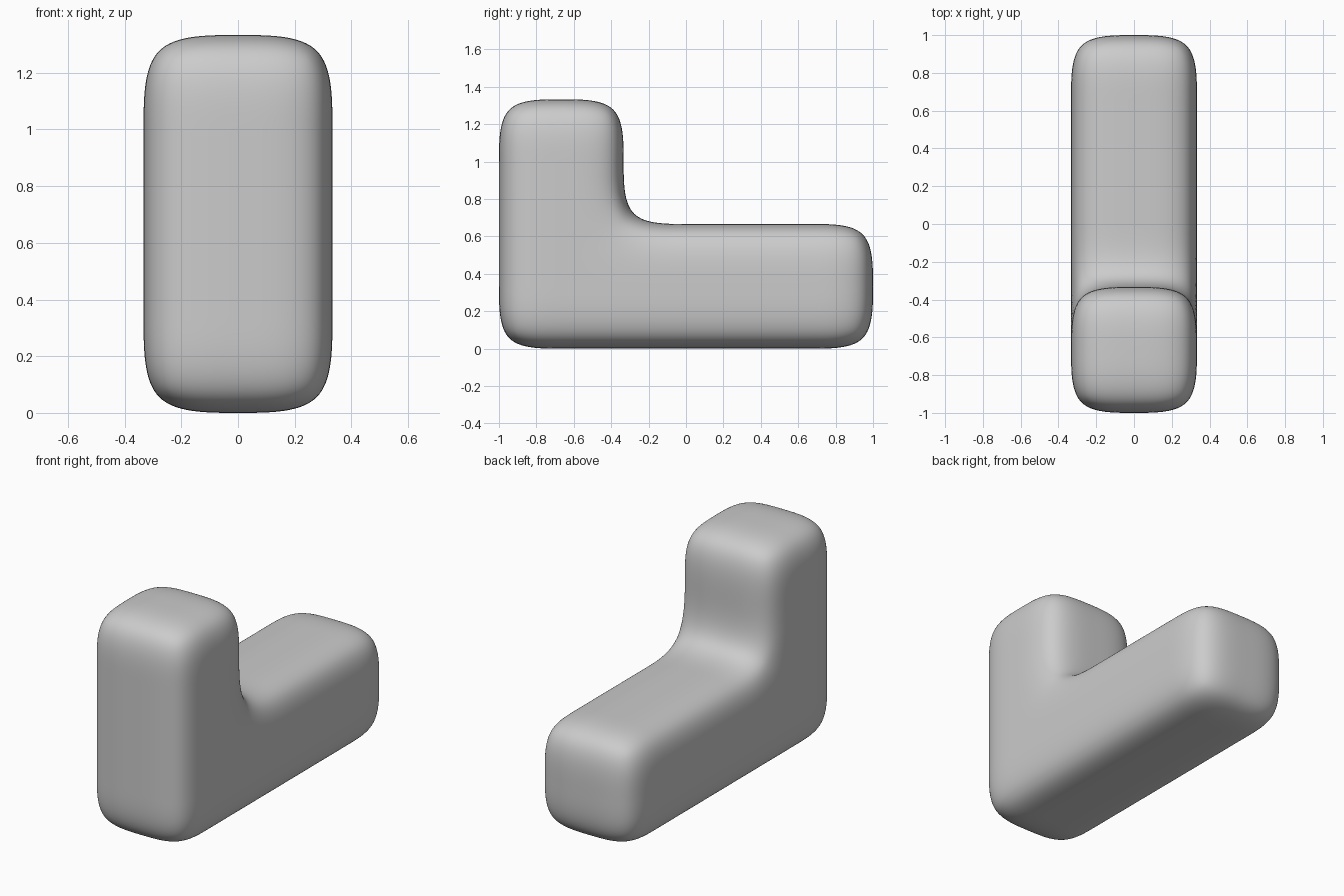
import bpy, bmesh
from mathutils import Vector

if "Cube" in bpy.data.objects:
    bpy.data.objects.remove(bpy.data.objects["Cube"])

S = 1 / 3  # cage cell size

# L-shaped set of cage cells: long foot plus an upright block at the front
cells = {(x, y, z) for x in range(2) for y in range(6) for z in range(2)}
cells |= {(x, y, z) for x in range(2) for y in range(2) for z in range(2, 4)}

bm = bmesh.new()
verts = {}


def vert(p):
    key = tuple(round(c) for c in p)
    if key not in verts:
        x, y, z = key
        verts[key] = bm.verts.new(((x - 1) * S, (y - 3) * S, z * S))
    return verts[key]


# Skin the outside of the cells with quads
for cell in cells:
    for axis in range(3):
        for side in (1, -1):
            n = Vector((0, 0, 0))
            n[axis] = side
            if tuple(int(a + b) for a, b in zip(cell, n)) in cells:
                continue
            u = Vector((0, 0, 0))
            u[(axis + 1) % 3] = 0.5
            v = n.cross(u)
            c = Vector(cell) + Vector((0.5, 0.5, 0.5)) + n * 0.5
            bm.faces.new([vert(c + d) for d in (-u - v, u - v, u + v, v - u)])

bmesh.ops.recalc_face_normals(bm, faces=bm.faces)
for f in bm.faces:
    f.smooth = True
mesh = bpy.data.meshes.new("rounded_l_block")
bm.to_mesh(mesh)
bm.free()

# Subdivision rounds every edge and the inner corner
block = bpy.data.objects.new("rounded_l_block", mesh)
bpy.context.collection.objects.link(block)
sub = block.modifiers.new("rounding", 'SUBSURF')
sub.levels = sub.render_levels = 4
